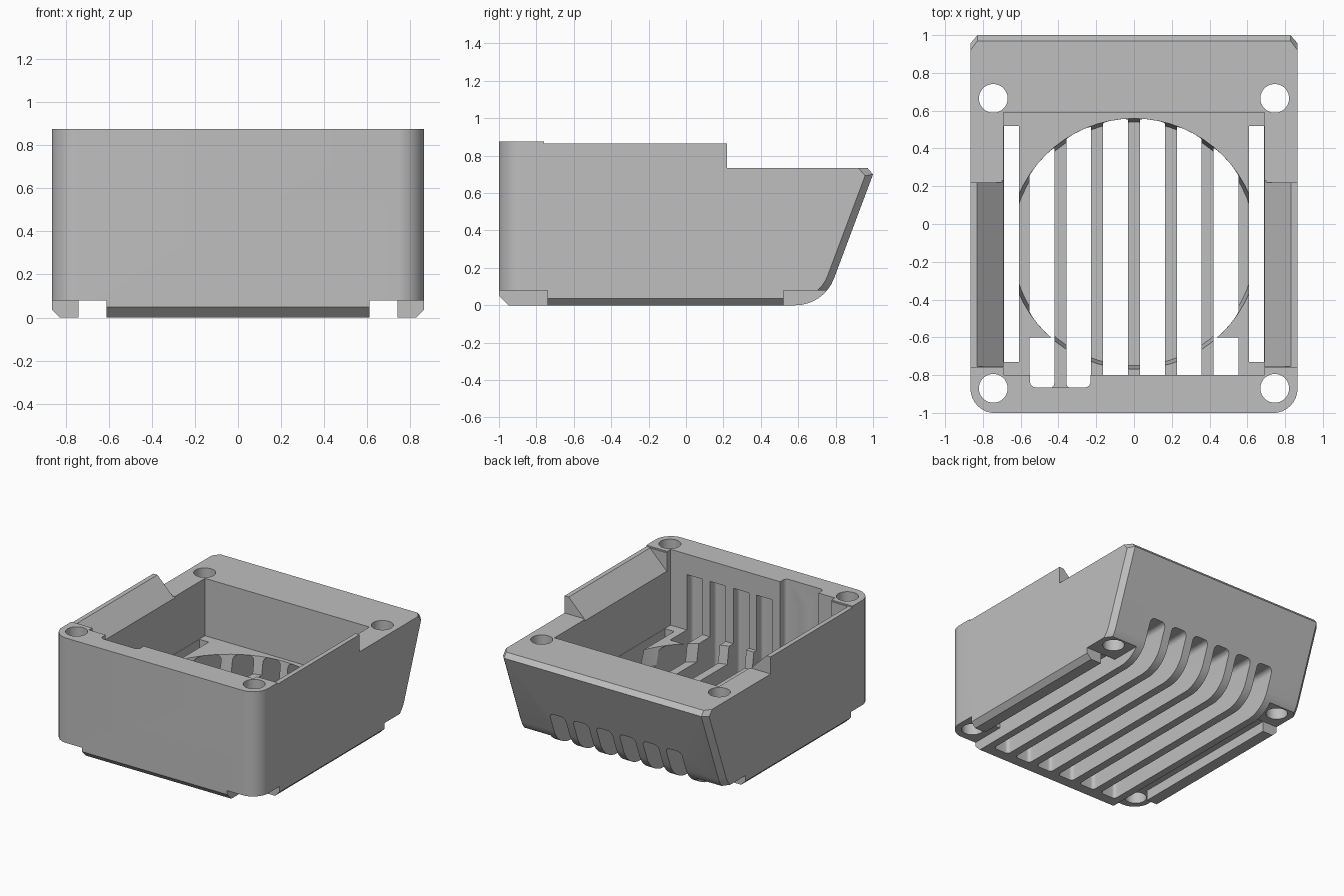
import bpy, bmesh, math
from mathutils import Vector

old = bpy.data.objects.get("Cube")
if old:
    bpy.data.objects.remove(old, do_unlink=True)

gray = bpy.data.materials.new("plain gray")
gray.use_nodes = True
COLOR = (0.52, 0.52, 0.52, 1)
gray.diffuse_color = COLOR
gray.node_tree.nodes["Principled BSDF"].inputs["Base Color"].default_value = COLOR

HALF = 0.865      # half width of the housing
cutters = []


def make_object(name, bm):
    bmesh.ops.recalc_face_normals(bm, faces=bm.faces)
    mesh = bpy.data.meshes.new(name)
    bm.to_mesh(mesh)
    bm.free()
    obj = bpy.data.objects.new(name, mesh)
    bpy.context.collection.objects.link(obj)
    obj.data.materials.append(gray)
    return obj


def prism(points, start, end):
    """Extrude a closed loop of 3D points given by place functions."""
    bm = bmesh.new()
    face = bm.faces.new([bm.verts.new(start(p)) for p in points])
    top = bmesh.ops.extrude_face_region(bm, geom=[face])
    shift = Vector(end(points[0])) - Vector(start(points[0]))
    verts = [g for g in top["geom"] if isinstance(g, bmesh.types.BMVert)]
    bmesh.ops.translate(bm, verts=verts, vec=shift)
    return bm


def box(x0, x1, y0, y1, z0, z1):
    return prism([(x0, y0), (x1, y0), (x1, y1), (x0, y1)],
                 lambda p: (p[0], p[1], z0), lambda p: (p[0], p[1], z1))


def round_edges(bm, rule, radius):
    edges = [e for e in bm.edges if rule((e.verts[0].co + e.verts[1].co) / 2,
                                         e.verts[1].co - e.verts[0].co)]
    bmesh.ops.bevel(bm, geom=edges, offset=radius, segments=6,
                    profile=0.5, affect='EDGES')


def cylinder(x, y, z0, z1, r0, r1):
    bm = bmesh.new()
    bmesh.ops.create_cone(bm, cap_ends=True, segments=64, radius1=r0,
                          radius2=r1, depth=z1 - z0)
    bmesh.ops.translate(bm, verts=bm.verts, vec=(x, y, (z0 + z1) / 2))
    return bm


def cut(name, bm):
    cutters.append((make_object(name, bm), 'DIFFERENCE'))


def arc(cx, cy, r, a0, a1, n=8):
    return [(cx + r * math.cos(math.radians(a0 + (a1 - a0) * i / n)),
             cy + r * math.sin(math.radians(a0 + (a1 - a0) * i / n)))
            for i in range(n + 1)]


# Housing: side profile with a curved, leaning back
profile = [(-1, 0.05), (-0.95, 0)] + arc(0.585, 0.22, 0.22, -90, -21) + [
    (1, 0.70), (0.97, 0.735), (0.22, 0.735), (0.22, 0.865),
    (-0.76, 0.865), (-0.76, 0.875), (-1, 0.875)]
bm = prism(profile, lambda p: (-HALF, p[0], p[1]), lambda p: (HALF, p[0], p[1]))


def lower_rim(e):
    a, b = e.verts[0].co, e.verts[1].co
    mid = (a + b) / 2
    return abs(a.x - b.x) < 1e-4 and mid.y > -0.99 and mid.z < 0.73


bmesh.ops.bevel(bm, geom=[e for e in bm.edges if lower_rim(e)],
                offset=0.037, segments=1, affect='EDGES')
housing = make_object("housing", bm)

# Rounded front corners
R = 0.13
plan = (arc(-HALF - 0.001 + R, -1.001 + R, R, 180, 270)
        + arc(HALF + 0.001 - R, -1.001 + R, R, 270, 360)
        + [(HALF + 0.001, 1.2), (-HALF - 0.001, 1.2)])
corners = make_object("corner_outline", prism(
    plan, lambda p: (p[0], p[1], -0.2), lambda p: (p[0], p[1], 1.2)))
cutters.append((corners, 'INTERSECT'))

# Main cavity and the round fan recess in its floor
cut("cavity", box(-0.69, 0.69, -0.8, 0.59, 0.3, 1.3))
cut("fan_recess", cylinder(0, -0.105, 0.17, 0.31, 0.645, 0.665))

# Cable pocket in the front wall
bm = box(-0.55, -0.23, -0.865, -0.7, 0.301, 1.3)
round_edges(bm, lambda m, d: m.y < -0.8 and abs(d.z) > 0.1, 0.03)
cut("cable_pocket", bm)

# Six vent slots: through the floor, up the front wall, out of the back
for i in range(6):
    x = (i - 2.5) * 0.195
    bm = box(x - 0.066, x + 0.066, -0.78, 1.2, -0.2, 0.297)
    round_edges(bm, lambda m, d: m.z > 0.2 and abs(d.y) > 0.1, 0.035)
    cut("vent_slot", bm)
    bm = box(x - 0.0655, x + 0.0655, -0.868, -0.6, -0.25, 0.72)
    round_edges(bm, lambda m, d: m.y < -0.8 and abs(d.z) > 0.1, 0.025)
    cut("front_groove", bm)

for s in (-1, 1):
    lo = lambda a, b: (min(s * a, s * b), max(s * a, s * b))
    # Side slots, bottom channels and corner recesses
    cut("side_slot", box(*lo(0.61, 0.688), -0.73, 0.52, -0.3, 0.5))
    cut("bottom_channel", box(*lo(0.6105, 0.74), -0.8, 0.6, -0.27, 0.078))
    cut("front_recess", box(*lo(0.61, 1), -1.3, -0.74, -0.22, 0.08))
    cut("back_recess", box(*lo(0.61, 1), 0.521, 1.3, -0.23, 0.08))
    # Sloped inner edge of the side wall
    slope = [(0.832, 0.867), (0.685, 0.72), (0.6, 0.72), (0.6, 1.2), (0.832, 1.2)]
    cut("wall_slope", prism(slope, lambda p: (s * p[0], -0.755, p[1]),
                            lambda p: (s * p[0], 0.23, p[1])))
    # Screw holes
    for y in (-0.87, 0.665):
        cut("screw_hole", cylinder(s * 0.745, y, -0.4, 1.4, 0.076, 0.076))

# Apply every cut in turn
bpy.context.view_layer.objects.active = housing
for obj, mode in cutters:
    mod = housing.modifiers.new(obj.name, 'BOOLEAN')
    mod.operation = mode
    mod.solver = 'EXACT'
    mod.object = obj
    bpy.ops.object.modifier_apply(modifier=mod.name)
    bpy.data.objects.remove(obj, do_unlink=True)

bpy.ops.object.select_all(action='DESELECT')
housing.select_set(True)
bpy.ops.object.shade_smooth_by_angle(angle=math.radians(30))
